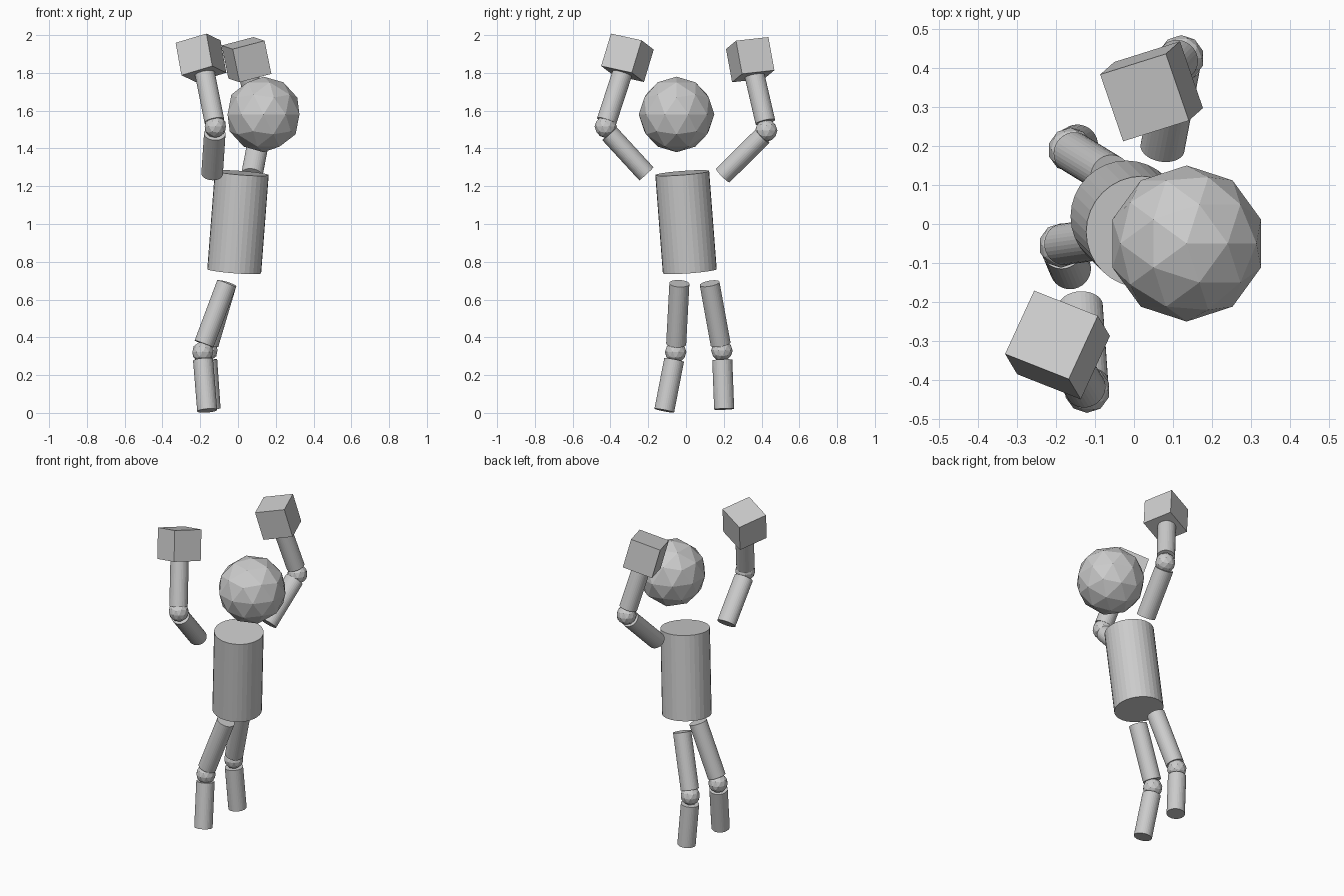
import bpy
from mathutils import Vector, Matrix

cube = bpy.data.objects.get("Cube")
if cube:
    bpy.data.objects.remove(cube, do_unlink=True)

grey = bpy.data.materials.new("plain grey")
grey.use_nodes = True
COLOUR = (0.6, 0.6, 0.6, 1)
grey.diffuse_color = COLOUR
grey.node_tree.nodes["Principled BSDF"].inputs["Base Color"].default_value = COLOUR


def finish(name):
    obj = bpy.context.object
    obj.name = name
    obj.data.materials.append(grey)
    return obj


def rod(name, start, end, radius, width=None):
    """Cylinder between two points, optionally wider across x."""
    a, b = Vector(start), Vector(end)
    axis = b - a
    bpy.ops.mesh.primitive_cylinder_add(vertices=32, radius=1, depth=1)
    obj = finish(name)
    z = axis.normalized()
    y = z.cross(Vector((1, 0, 0))).normalized()
    frame = Matrix((y.cross(z), y, z)).transposed().to_4x4()
    size = Matrix.Diagonal((width or radius, radius, axis.length, 1))
    obj.data.transform(frame @ size)
    obj.location = (a + b) / 2


def ball(name, centre, radius):
    bpy.ops.mesh.primitive_ico_sphere_add(subdivisions=2, radius=radius, location=centre)
    finish(name)


def fist(name, centre, up, side):
    """Cube standing along the forearm direction."""
    z = Vector(up).normalized()
    y = z.cross(Vector(side)).normalized()
    bpy.ops.mesh.primitive_cube_add(size=0.182, location=centre)
    finish(name).data.transform(Matrix((y.cross(z), y, z)).transposed().to_4x4())


# Trunk and head
rod("torso", (-0.02, 0.02, 0.75), (0.02, -0.02, 1.27), 0.143)
ball("head", (0.135, -0.05, 1.58), 0.2)

# Arm on the front side
rod("front_upper_arm", (-0.137, -0.21, 1.266), (-0.123, -0.405, 1.478), 0.051, 0.057)
ball("front_elbow", (-0.12, -0.425, 1.515), 0.059)
rod("front_forearm", (-0.125, -0.42, 1.545), (-0.18, -0.33, 1.82), 0.053)
fist("front_fist", (-0.196, -0.31, 1.88), (-0.031, 0.052, 0.172), (0.165, -0.065, 0.05))

# Arm on the back side
rod("back_upper_arm", (0.073, 0.195, 1.257), (0.113, 0.405, 1.465), 0.051, 0.057)
ball("back_elbow", (0.121, 0.425, 1.495), 0.059)
rod("back_forearm", (0.112, 0.42, 1.54), (0.055, 0.36, 1.80), 0.053)
fist("back_fist", (0.045, 0.34, 1.87), (-0.036, -0.032, 0.175), (0.165, 0.052, 0.043))

# Legs
rod("front_thigh", (-0.06, -0.035, 0.685), (-0.18, -0.052, 0.365), 0.053)
ball("front_knee", (-0.187, -0.055, 0.322), 0.057)
rod("front_shin", (-0.185, -0.063, 0.28), (-0.163, -0.115, 0.012), 0.053)
rod("back_thigh", (-0.06, 0.125, 0.685), (-0.155, 0.183, 0.365), 0.053)
ball("back_knee", (-0.163, 0.19, 0.33), 0.057)
rod("back_shin", (-0.163, 0.192, 0.28), (-0.145, 0.202, 0.02), 0.053)
